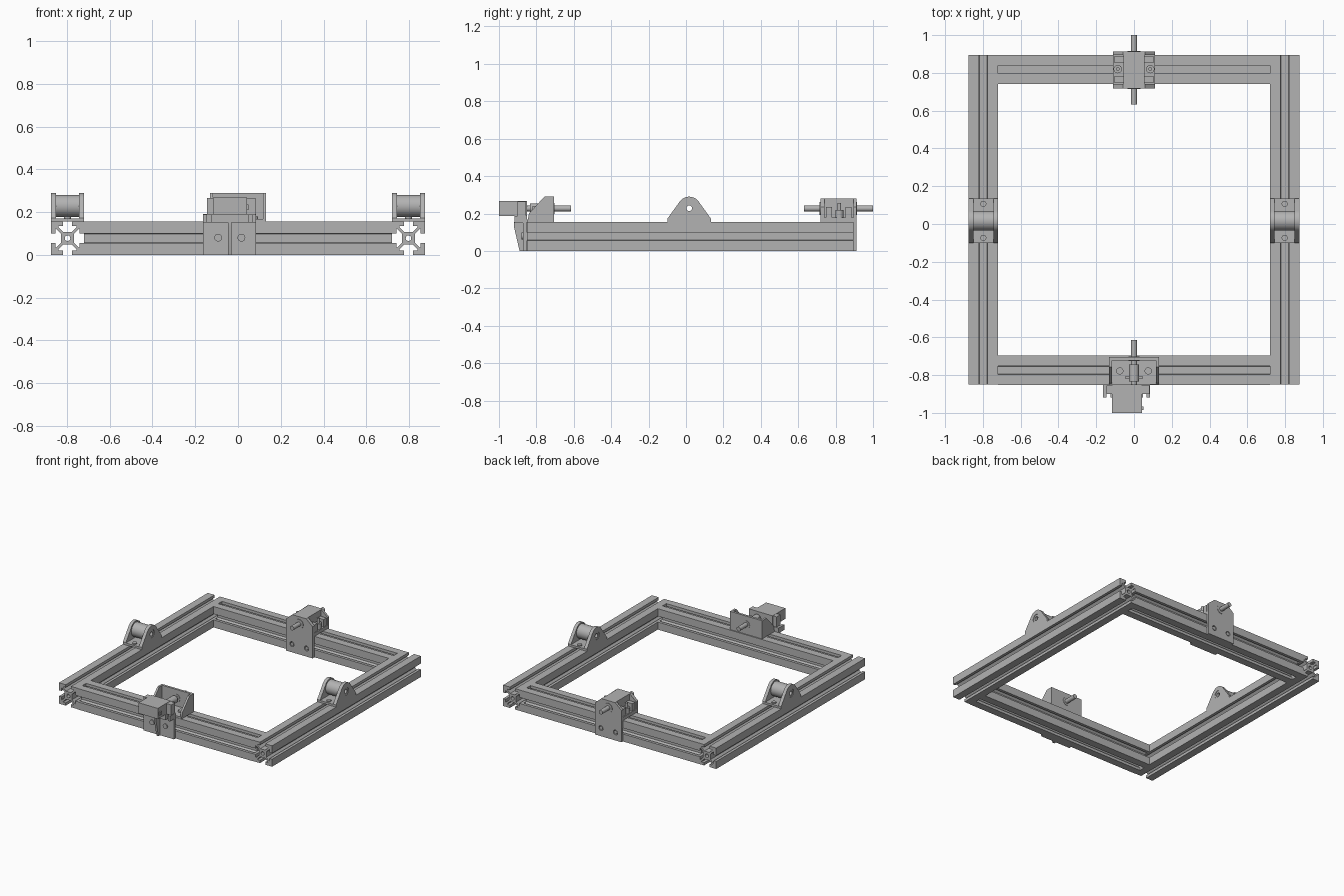
import bpy, math
from mathutils import Matrix, Vector

old = bpy.data.objects.get("Cube")
if old:
    bpy.data.objects.remove(old)

grey = bpy.data.materials.new("machined grey")
grey.use_nodes = True
grey.diffuse_color = (0.45, 0.45, 0.45, 1)
grey.node_tree.nodes["Principled BSDF"].inputs["Base Color"].default_value = (0.45, 0.45, 0.45, 1)

# Profile axes: (u, v, extrusion direction)
AXES = {"X": ((0, 1, 0), (0, 0, 1), (1, 0, 0)),
        "Y": ((1, 0, 0), (0, 0, 1), (0, -1, 0)),
        "Z": ((1, 0, 0), (0, 1, 0), (0, 0, 1))}


def circle(u, v, r, n=24):
    return [(u + r * math.cos(math.tau * i / n), v + r * math.sin(math.tau * i / n)) for i in range(n)]


def rect(u0, u1, v0, v1):
    return [(u0, v0), (u1, v0), (u1, v1), (u0, v1)]


def prism(name, axis, a, b, outline, holes=()):
    """Extrude an outline with holes from a to b along a world axis."""
    curve = bpy.data.curves.new(name, "CURVE")
    curve.dimensions = "2D"
    curve.fill_mode = "BOTH"
    curve.extrude = abs(b - a) / 2
    for loop in [outline, *holes]:
        spline = curve.splines.new("POLY")
        spline.points.add(len(loop) - 1)
        for p, (u, v) in zip(spline.points, loop):
            p.co = (u, v, 0, 1)
        spline.use_cyclic_u = True
    helper = bpy.data.objects.new(name + " profile", curve)
    bpy.context.collection.objects.link(helper)
    bpy.context.view_layer.update()
    mesh = bpy.data.meshes.new_from_object(helper.evaluated_get(bpy.context.evaluated_depsgraph_get()))
    bpy.data.objects.remove(helper)
    matrix = Matrix([Vector(c) for c in AXES[axis]]).transposed().to_4x4()
    matrix.translation["XYZ".index(axis)] = (a + b) / 2
    mesh.transform(matrix)
    mesh.materials.clear()
    mesh.materials.append(grey)
    obj = bpy.data.objects.new(name, mesh)
    bpy.context.collection.objects.link(obj)
    bpy.ops.object.select_all(action="DESELECT")
    obj.select_set(True)
    bpy.context.view_layer.objects.active = obj
    bpy.ops.object.shade_smooth_by_angle(angle=math.radians(30))
    return obj


def box(name, x, y, z):
    return prism(name, "Z", *z, rect(*x, *y))


def rod(name, axis, a, b, u, v, r, bore=0):
    return prism(name, axis, a, b, circle(u, v, r), [circle(u, v, bore)] if bore else [])


# Slotted rails
H = 0.0775
QUARTER = [(H, H), (0.022, H), (0.022, 0.057), (0.043, 0.057), (0.043, 0.053), (0.02, 0.03)]
QUARTER += [(-u, v) for u, v in reversed(QUARTER[1:])]


def rail(name, axis, a, b, centre):
    loop = []
    for k in range(4):
        c, s = ((1, 0), (0, 1), (-1, 0), (0, -1))[k]
        loop += [(centre + c * u - s * v, H + s * u + c * v) for u, v in QUARTER]
    prism(name, axis, a, b, loop, [circle(centre, H, 0.013)])


for side, sx in (("left", 1), ("right", -1)):
    rail(side + " rail", "Y", -0.85, 0.895, sx * 0.7975)
rail("front rail", "X", -0.72, 0.72, -0.775)
rail("back rail", "X", -0.72, 0.72, 0.818)

# Roller blocks on the side rails
CY, CZ = 0.017, 0.228
arch = [(CY - 0.117, 0.155), (CY + 0.117, 0.155), (CY + 0.117, 0.172)]
arch += [(CY + 0.062 * math.cos(t), CZ + 0.062 * math.sin(t))
         for t in (math.radians(35 + 110 * i / 16) for i in range(17))]
arch.append((CY - 0.117, 0.172))
for side, sx in (("left", 1), ("right", -1)):
    x = sx * 0.7975
    box(side + " roller base", (x - 0.077, x + 0.077), (CY - 0.117, CY + 0.117), (0.155, 0.17))
    for end in (-1, 1):
        a = x + end * 0.0655
        prism(side + " roller cheek", "X", a - 0.012, a + 0.012, arch, [circle(CY, CZ, 0.03)])
        y = CY + end * 0.09
        rod(side + " roller bolt", "Z", 0.17, 0.178, x, y, 0.016)
    rod(side + " roller", "X", x - 0.06, x + 0.06, CY, CZ, 0.052, 0.015)
    for end in (-1, 1):
        rod(side + " roller bearing", "X", x + end * 0.064 - 0.01, x + end * 0.064 + 0.01, CY, CZ, 0.03, 0.015)

# Motor and its mount on the front rail
BX = (-0.164, 0.084)
SZ = 0.227
MX = -0.038
box("motor mount plate", BX, (-0.872, -0.85), (0, 0.19))
shelf = [(BX[0], -0.85), (BX[0], -0.918), (-0.145, -0.918), (-0.145, -0.88), (-0.125, -0.88),
         (-0.125, -0.918), (0.048, -0.918), (0.048, -0.88), (0.066, -0.88), (0.066, -0.918),
         (BX[1], -0.918), (BX[1], -0.85)]
prism("motor mount shelf", "Z", 0.15, 0.188, shelf)
prism("motor mount rib", "X", MX - 0.008, MX + 0.008,
      [(-0.87, 0), (-0.89, 0), (-0.92, 0.13), (-0.92, 0.155), (-0.87, 0.155)])
for x in (-0.093, 0.016):
    rod("motor mount bolt", "Y", -0.88, -0.87, x, 0.08, 0.018)
box("motor body", (-0.116, 0.042), (-1.0, -0.85), (0.188, 0.267))
box("motor flange", (-0.145, 0.082), (-0.9, -0.855), (0.188, 0.265))
box("motor connector", (0.04, 0.05), (-0.985, -0.965), (0.21, 0.235))

# Shaft bracket behind the motor
box("shaft bracket base", (-0.132, 0.132), (-0.85, -0.705), (0.155, 0.168))
prism("shaft bracket plate", "Y", -0.722, -0.705, rect(-0.132, 0.132, 0.155, 0.29), [circle(0, SZ, 0.03)])
for sx in (-1, 1):
    prism("shaft bracket rib", "X", sx * 0.132, sx * 0.117,
          [(-0.845, 0.168), (-0.72, 0.168), (-0.72, 0.29), (-0.757, 0.29), (-0.84, 0.2)])
    rod("shaft bracket bolt", "Z", 0.168, 0.18, sx * 0.075, -0.778, 0.019)
rod("front bearing ring", "Y", -0.725, -0.702, 0, SZ, 0.03, 0.014)
rod("front shaft coupling", "Y", -0.835, -0.745, 0, SZ, 0.027)
rod("front shaft", "Y", -0.855, -0.615, 0, SZ, 0.016)
box("coupling clamp", (-0.045, 0.045), (-0.82, -0.805), (0.19, 0.24))

# Bearing carriage clamped over the back rail
cheek = [(-0.11, 0.0), (0.11, 0.0), (0.11, 0.235), (0.058, 0.28), (-0.058, 0.28), (-0.11, 0.235)]
holes = [circle(sx * 0.06, 0.06, 0.018) for sx in (-1, 1)] + [circle(0, SZ, 0.034)]
for name, y0, y1 in (("inner", 0.718, 0.741), ("outer", 0.895, 0.912)):
    prism(name + " carriage plate", "Y", y0, y1, cheek, holes)
    rod(name + " carriage bearing", "Y", y0 - 0.003, y1 + 0.003, 0, SZ, 0.034, 0.015)
    for sx in (-1, 1):
        rod(name + " carriage bolt", "Y", y0 + 0.002, y1 - 0.002, sx * 0.06, 0.06, 0.013)
box("carriage base", (-0.11, 0.11), (0.74, 0.896), (0.155, 0.18))
box("carriage housing", (-0.055, 0.055), (0.735, 0.9), (0.175, 0.28))
for sx in (-1, 1):
    for y in (0.765, 0.87):
        x = sorted((sx * 0.05, sx * 0.105))
        box("carriage web", x, (y - 0.016, y + 0.016), (0.175, 0.235))
    rod("carriage clamp bolt", "Z", 0.18, 0.22, sx * 0.086, 0.82, 0.022)
    rod("carriage clamp stem", "Z", 0.22, 0.255, sx * 0.086, 0.82, 0.01)
rod("back shaft", "Y", 0.632, 1.0, 0, SZ, 0.016)
